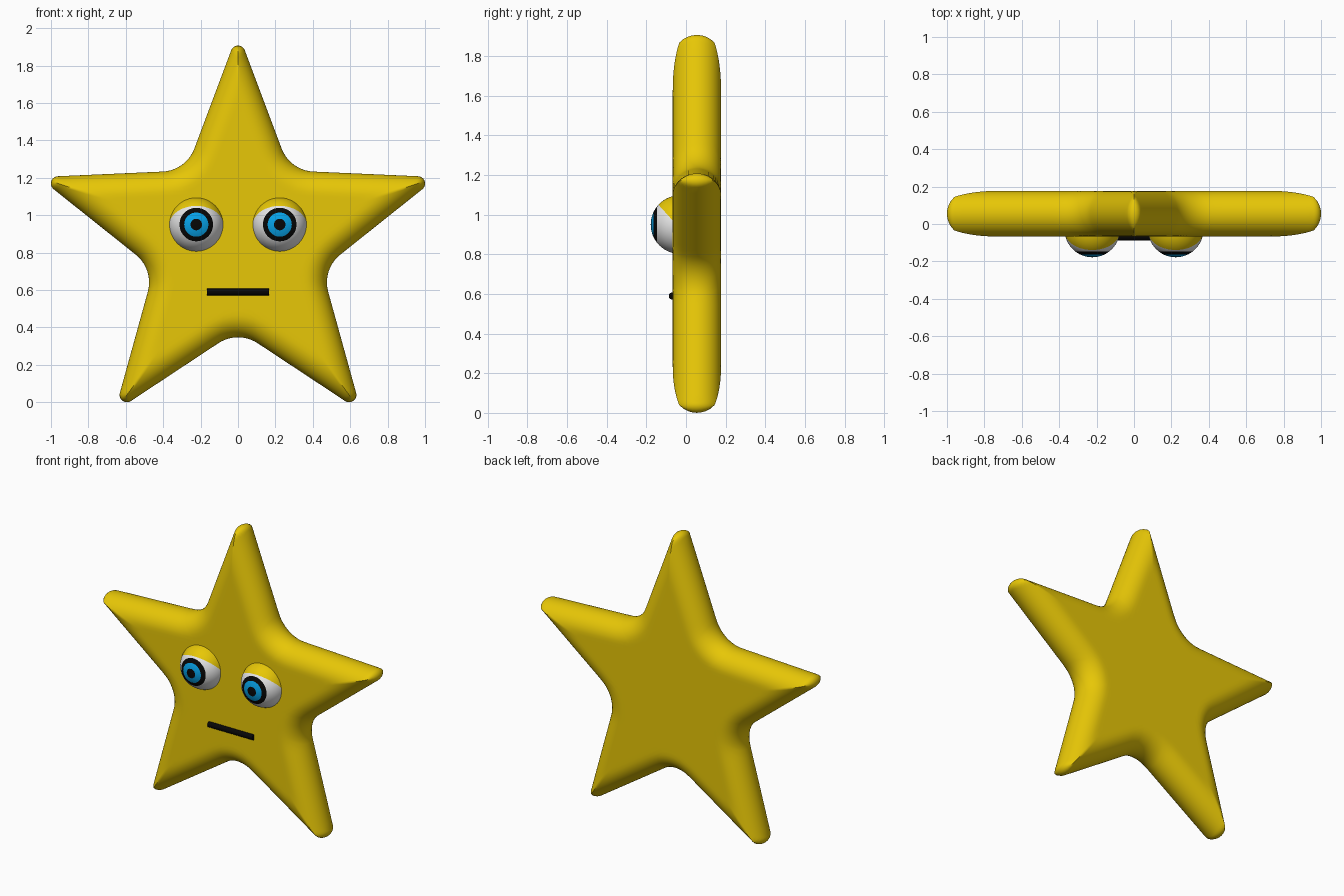
import bpy, bmesh, math
from mathutils import Vector, Matrix
from mathutils.geometry import intersect_point_line

cube = bpy.data.objects.get("Cube")
if cube:
    bpy.data.objects.remove(cube, do_unlink=True)


def material(name, rgb):
    m = bpy.data.materials.new(name)
    m.use_nodes = True
    m.diffuse_color = (*rgb, 1)
    bsdf = next(n for n in m.node_tree.nodes if n.type == 'BSDF_PRINCIPLED')
    bsdf.inputs["Base Color"].default_value = (*rgb, 1)
    return m


YELLOW = material("star yellow", (0.8, 0.57, 0.002))
WHITE = material("eye white", (0.8, 0.8, 0.8))
BLACK = material("black", (0.002, 0.002, 0.002))
BLUE = material("iris blue", (0.002, 0.36, 0.8))


def make_object(name, bm, mats, location):
    bmesh.ops.recalc_face_normals(bm, faces=bm.faces)
    mesh = bpy.data.meshes.new(name)
    bm.to_mesh(mesh)
    bm.free()
    for m in mats:
        mesh.materials.append(m)
    ob = bpy.data.objects.new(name, mesh)
    ob.location = location
    bpy.context.collection.objects.link(ob)
    bpy.ops.object.select_all(action='DESELECT')
    ob.select_set(True)
    bpy.context.view_layer.objects.active = ob
    bpy.ops.object.shade_smooth_by_angle(angle=math.radians(50))


# Star outline: ten corners rounded by circular fillets
def fillet(prev, corner, nxt, radius, steps=10):
    a, b = (prev - corner).normalized(), (nxt - corner).normalized()
    half = a.angle(b) / 2
    centre = corner + (a + b).normalized() * (radius / math.sin(half))
    start = (corner + a * (radius / math.tan(half)) - centre).normalized()
    end = (corner + b * (radius / math.tan(half)) - centre).normalized()
    return [centre + start.slerp(end, i / steps) * radius for i in range(steps + 1)]


def straight(a, b, n=12):
    return [a.lerp(b, k / n) for k in range(1, n)]


def star_outline(tip_r, inner_r, tip_round, inner_round):
    corners = []
    for i in range(10):
        a = math.pi * i / 5
        r = inner_r if i % 2 else tip_r
        corners.append(Vector((r * math.sin(a), 0, r * math.cos(a))))
    arcs = [fillet(corners[i - 1], corners[i], corners[(i + 1) % 10],
                   inner_round if i % 2 else tip_round) for i in range(10)]
    points = []
    for i, arc in enumerate(arcs):
        points += arc + straight(arc[-1], arcs[(i + 1) % 10][0])
    return points


# Body: rings shrinking to the centre, puffed by a round edge profile
EDGE = 0.122
outline = star_outline(1.122, 0.472, 0.039, 0.19)
count = len(outline)


def edge_distance(p):
    best = EDGE
    for i in range(count):
        a, b = outline[i - 1], outline[i]
        q, t = intersect_point_line(p, a, b)
        q = a if t < 0 else b if t > 1 else q
        best = min(best, (p - q).length)
    return best


bm = bmesh.new()
rim = [bm.verts.new(p) for p in outline]
front, back = rim, rim
RINGS = 14
for k in range(1, RINGS + 1):
    scale = 1 - 0.45 * (k / RINGS) ** 2
    new_front, new_back = [], []
    for p in outline:
        q = p * scale
        h = math.sqrt(EDGE ** 2 - (EDGE - edge_distance(q)) ** 2)
        new_front.append(bm.verts.new((q.x, -h, q.z)))
        new_back.append(bm.verts.new((q.x, h, q.z)))
    for old, new in ((front, new_front), (back, new_back)):
        for i in range(count):
            bm.faces.new((old[i - 1], old[i], new[i], new[i - 1]))
    front, back = new_front, new_back
for ring, y in ((front, -EDGE), (back, EDGE)):
    hub = bm.verts.new((0, y, 0))
    for i in range(count):
        bm.faces.new((ring[i - 1], ring[i], hub))
make_object("star_body", bm, [YELLOW], (0, 0.055, 0.857))

# Eyes: spheres cut into pupil, iris, iris ring, white and upper lid
R = 0.148
BANDS = [(0.031, 2), (0.065, 3), (0.09, 2)]
LID_NORMAL = Vector((0, 1.1, 1))
LID_POINT = Vector((0, 0, -0.02))


def depth(radius):
    return -math.sqrt(R * R - radius * radius)


def make_eye(name, x):
    bm = bmesh.new()
    bmesh.ops.create_uvsphere(bm, u_segments=48, v_segments=32, radius=R,
                              matrix=Matrix.Rotation(math.pi / 2, 4, 'X'))
    cuts = [(Vector((0, depth(r), 0)), Vector((0, 1, 0))) for r, _ in BANDS]
    for co, no in cuts + [(LID_POINT, LID_NORMAL)]:
        bmesh.ops.bisect_plane(bm, geom=bm.verts[:] + bm.edges[:] + bm.faces[:],
                               dist=1e-5, plane_co=co, plane_no=no)
    for f in bm.faces:
        c = f.calc_center_median()
        lid = (c - LID_POINT).dot(LID_NORMAL) > 0
        f.material_index = 1 if lid else 0
        for r, index in BANDS:
            if c.y < depth(r):
                f.material_index = index
                break
    make_object(name, bm, [WHITE, YELLOW, BLACK, BLUE], (x, -0.03, 0.95))


make_eye("left_eye", 0.223)
make_eye("right_eye", -0.223)

# Mouth: thin horizontal rod
bm = bmesh.new()
bmesh.ops.create_cone(bm, cap_ends=True, segments=24, radius1=0.018, radius2=0.018,
                      depth=0.33, matrix=Matrix.Rotation(math.pi / 2, 4, 'Y'))
make_object("mouth", bm, [BLACK], (0, -0.069, 0.59))
